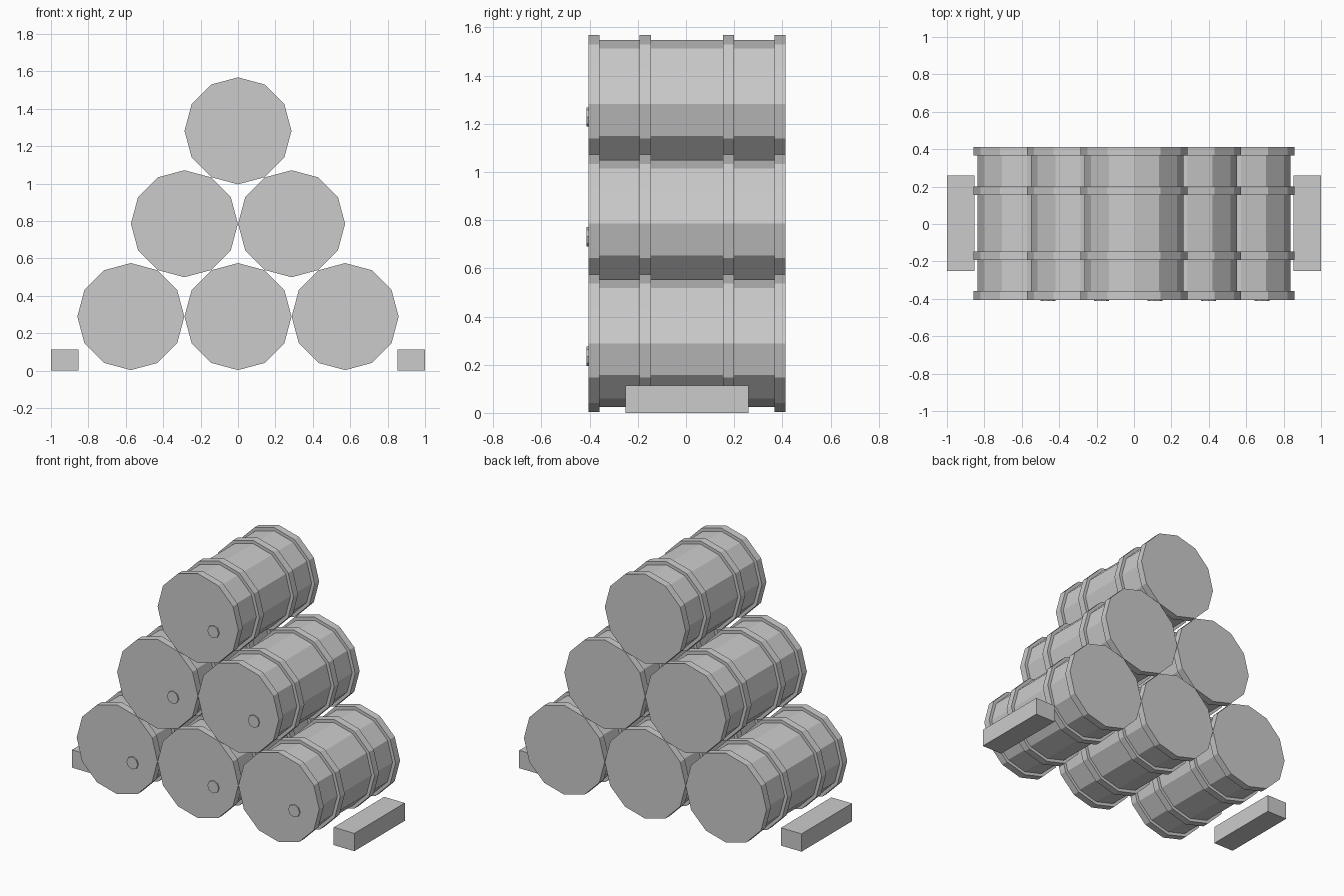
import bpy, bmesh, math

if "Cube" in bpy.data.objects:
    bpy.data.objects.remove(bpy.data.objects["Cube"])

R_RIM, R_BODY = 0.286, 0.265   # hoop and wall radius
HALF, HOOP = 0.409, 0.046      # half length, hoop width
RIB = 0.173                    # rib distance from the middle
Y0 = 0.004
STEP_X, STEP_Z, BASE_Z = 0.573, 0.4965, 0.289


def lathe_y(name, profile, sides, loc):
    """Revolve (radius, y) points around the y axis and cap both ends."""
    bm = bmesh.new()
    rings = []
    for r, y in profile:
        rings.append([bm.verts.new((r * math.sin(2 * math.pi * i / sides), y,
                                    r * math.cos(2 * math.pi * i / sides)))
                      for i in range(sides)])
    for a, b in zip(rings, rings[1:]):
        for i in range(sides):
            j = (i + 1) % sides
            bm.faces.new((a[i], a[j], b[j], b[i]))
    bm.faces.new(rings[0])
    bm.faces.new(rings[-1])
    bmesh.ops.recalc_face_normals(bm, faces=bm.faces)
    me = bpy.data.meshes.new(name)
    bm.to_mesh(me)
    bm.free()
    ob = bpy.data.objects.new(name, me)
    ob.location = loc
    bpy.context.collection.objects.link(ob)
    return ob


# Barrel outline: end rims and two raised ribs
h = HOOP / 2
half_profile = [(R_RIM, HALF), (R_RIM, HALF - HOOP), (R_BODY, HALF - HOOP),
                (R_BODY, RIB + h), (R_RIM, RIB + h),
                (R_RIM, RIB - h), (R_BODY, RIB - h)]
profile = [(r, -y) for r, y in half_profile] + half_profile[::-1]

# Pyramid of barrels, each with a bung on the front lid
for row, count in enumerate((3, 2, 1)):
    z = BASE_Z + row * STEP_Z
    for k in range(count):
        x = (k - (count - 1) / 2) * STEP_X
        tag = f"{row + 1}_{k + 1}"
        lathe_y("barrel_" + tag, profile, 12, (x, Y0, z))
        lathe_y("bung_" + tag, [(0.04, -0.008), (0.04, 0.01)], 8,
                (x + 0.112, Y0 - HALF, z - 0.054))

# Wedging blocks on both sides
for side, name in ((-1, "chock_left"), (1, "chock_right")):
    bpy.ops.mesh.primitive_cube_add(size=1, location=(side * 0.927, Y0, 0.057))
    ob = bpy.context.object
    ob.name = name
    ob.scale = (0.146, 0.51, 0.114)
